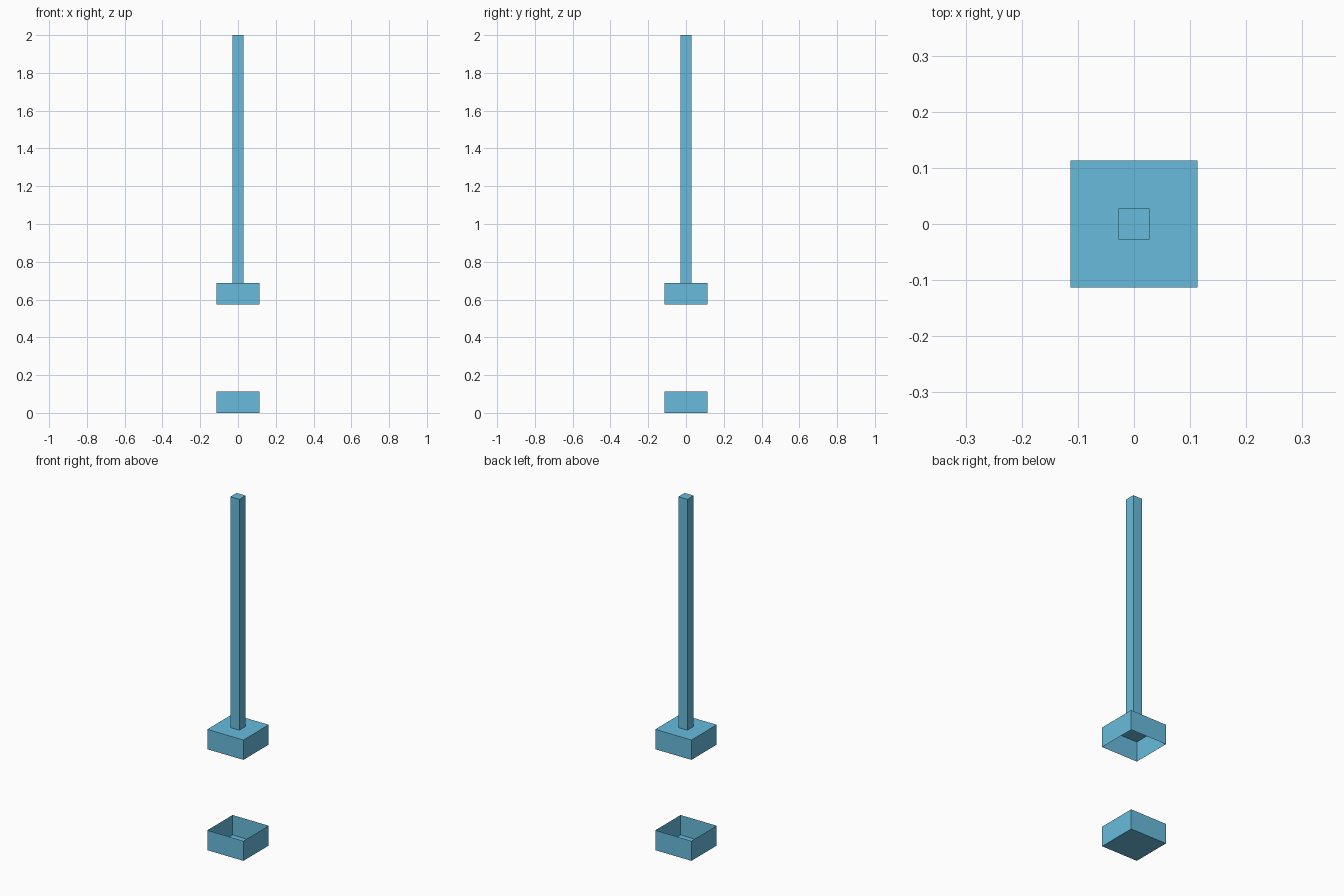
import bpy, bmesh
from mathutils import Matrix, Vector

if "Cube" in bpy.data.objects:
    bpy.data.objects.remove(bpy.data.objects["Cube"])

# Light blue paint shared by all parts
blue = bpy.data.materials.new("light_blue")
blue.diffuse_color = (0.136, 0.497, 0.716, 1)
blue.use_nodes = True
blue.node_tree.nodes["Principled BSDF"].inputs["Base Color"].default_value = blue.diffuse_color


def box(name, half, z0, z1, open_side=None):
    """Square box from z0 to z1; open_side is 1 (no top), -1 (no bottom) or None."""
    bm = bmesh.new()
    size = Matrix.Diagonal((2 * half, 2 * half, z1 - z0, 1))
    place = Matrix.Translation((0, 0, (z0 + z1) / 2))
    bmesh.ops.create_cube(bm, size=1, matrix=place @ size)
    bm.normal_update()
    if open_side:
        side = Vector((0, 0, open_side))
        faces = [f for f in bm.faces if f.normal.dot(side) > 0.9]
        bmesh.ops.delete(bm, geom=faces, context='FACES_ONLY')
    mesh = bpy.data.meshes.new(name)
    bm.to_mesh(mesh)
    bm.free()
    mesh.materials.append(blue)
    obj = bpy.data.objects.new(name, mesh)
    bpy.context.collection.objects.link(obj)
    return obj


# Thin-walled tray on the ground, open at the top
box("lower_tray", 0.1135, 0.0, 0.113, open_side=1)

# Matching cap above it, open at the bottom
box("upper_cap", 0.1135, 0.574, 0.687, open_side=-1)

# Long square post standing on the cap (its foot is closed by the cap)
box("post", 0.028, 0.687, 2.0, open_side=-1)
